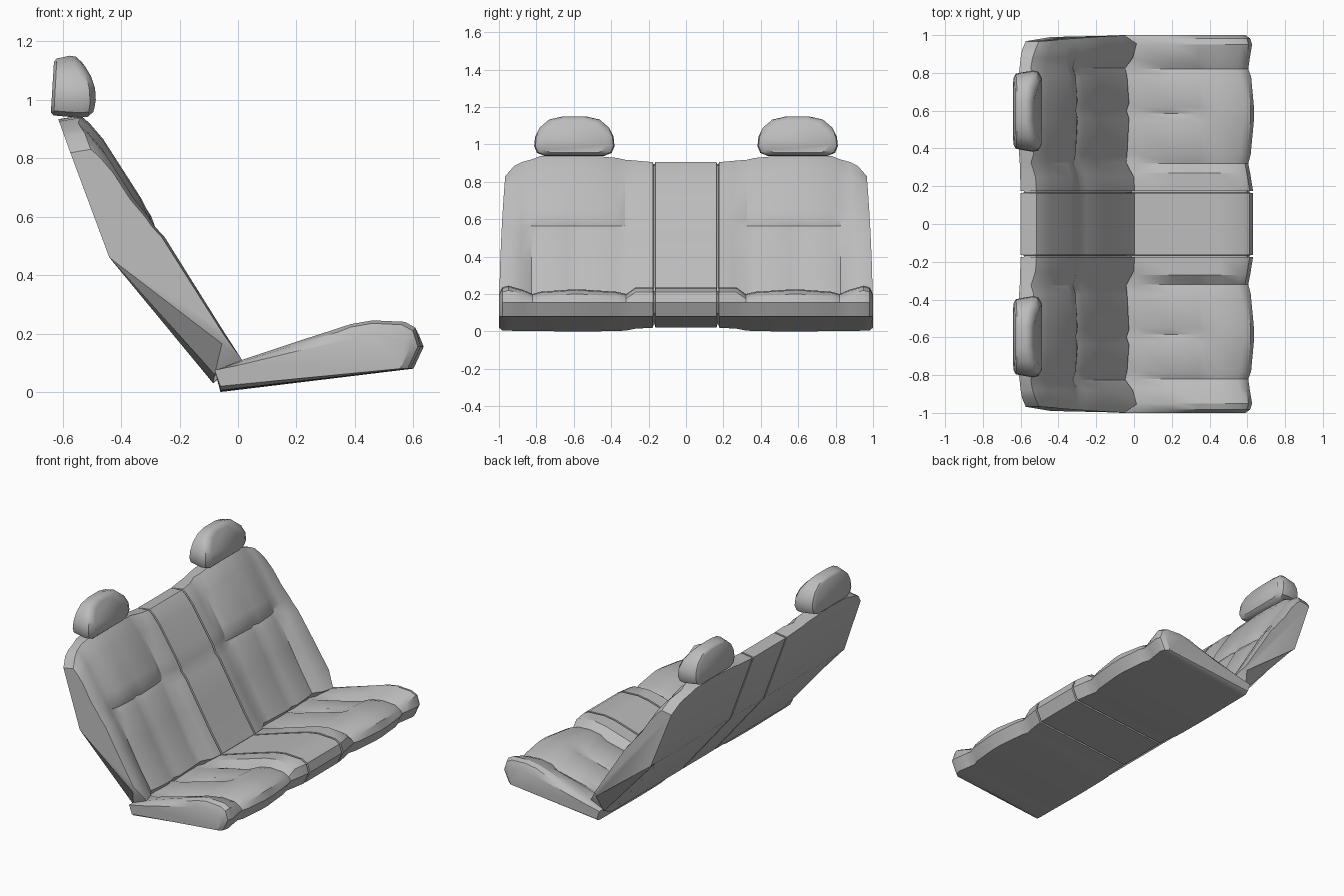
import bpy, bmesh, math
from mathutils import Vector

cube = bpy.data.objects.get("Cube")
if cube:
    bpy.data.objects.remove(cube, do_unlink=True)

fabric = bpy.data.materials.new("grey_fabric")
fabric.use_nodes = True
grey = (0.5, 0.5, 0.5, 1)
fabric.diffuse_color = grey
fabric.node_tree.nodes["Principled BSDF"].inputs["Base Color"].default_value = grey


def loft(name, rings, angle=32):
    """Skin closed rings of 3D points and cap both ends."""
    bm = bmesh.new()
    loops = [[bm.verts.new(p) for p in ring] for ring in rings]
    n = len(loops[0])
    for a, b in zip(loops, loops[1:]):
        for i in range(n):
            j = (i + 1) % n
            bm.faces.new((a[i], a[j], b[j], b[i]))
    bm.faces.new(loops[0])
    bm.faces.new(loops[-1][::-1])
    bmesh.ops.recalc_face_normals(bm, faces=bm.faces)
    mesh = bpy.data.meshes.new(name)
    bm.to_mesh(mesh)
    bm.free()
    mesh.materials.append(fabric)
    obj = bpy.data.objects.new(name, mesh)
    bpy.context.collection.objects.link(obj)
    bpy.ops.object.select_all(action='DESELECT')
    obj.select_set(True)
    bpy.context.view_layer.objects.active = obj
    bpy.ops.object.shade_smooth_by_angle(angle=math.radians(angle))
    return obj


def inset(ring, depth):
    """Move a counter-clockwise x-z ring inwards, for the seam grooves."""
    out = []
    for i, p in enumerate(ring):
        t = (ring[(i + 1) % len(ring)] - ring[i - 1]).normalized()
        out.append(p + Vector((-t.z, 0, t.x)) * depth)
    return out


def both_sides(half):
    """Mirror the rings of one half across the middle."""
    mirrored = [[Vector((p.x, -p.y, p.z)) for p in r] for r in half[:0:-1]]
    return mirrored + half


def with_seam(stations, section):
    """Rings for all stations, with a narrow seam after the middle one."""
    first = stations[0]
    rings = [section(*first)]
    for y, depth in ((0.164, 0), (0.166, 0.018), (0.174, 0.018), (0.176, 0)):
        rings.append(inset(section(y, *first[1:]), depth))
    return both_sides(rings + [section(*s) for s in stations[1:]])


# Seat cushion: top points are x, z, share of crown drop, share of pad recess
TOP = ((.575, .24, 1, 0), (.46, .245, 1, 0), (.385, .232, .9, .2), (.345, .219, .8, 1),
       (.2, .172, .5, 1), (.02, .112, .2, .7), (-.08, .075, 0, 0))


def cushion_section(y, crown, recess, front, base):
    drop = .245 - crown
    pts = [(-.06, base), (front - .035, .08), (front, .155), (front - .018, crown - .025)]
    pts += [(x + (front - .63) * (x > .5), z - drop * k - recess * g) for x, z, k, g in TOP]
    return [Vector((x, y, z)) for x, z in pts]


# y, crown height, recess, front edge, underside height
cushion = [(0, .235, 0, .63, .02), (.27, .235, 0, .615, .015), (.32, .2, .025, .605, .005),
           (.37, .212, .012, .618, .002), (.55, .224, .005, .635, 0), (.585, .225, .022, .635, 0),
           (.62, .224, .005, .635, 0), (.78, .212, .012, .62, .002), (.82, .2, .025, .605, .003),
           (.87, .222, .005, .612, .003), (.95, .245, 0, .625, .004), (.982, .235, .005, .615, .006),
           (1, .2, .01, .59, .02)]
loft("seat_cushion", with_seam(cushion, cushion_section))


# Backrest: leaning slab whose front follows one slope, minus local recesses
def slope(z):
    return -.02 - .642 * (z - .17)


def backrest_section(y, low, mid, up, top, foot_x, foot_z):
    pts = [(foot_x, foot_z)]
    levels = ((.11, low), (.22, low), (.38, (low + mid) / 2), (.53, mid), (.565, mid + .01),
              (.6, (mid + up) / 2), (.66, up), (top - .08, up), (top - .025, up + .012))
    for z, recess in levels:
        z = max(z, foot_z + .03)
        pts.append((slope(z) - recess, z))
    pts.append((slope(top) - up - .025, top))
    pts.append((-.44 - .36 * (top - .46), top - .012))
    pts.append((-.44, .46))
    lean = .035 if y > .9 else 0
    return [Vector((x, y * (1 - lean * (z / .85) ** 2), z)) for x, z in pts]


foot = (-.085, .03)
# y, recess low / middle / upper, top height
backrest = [(0, .015, 0, 0, .905), (.25, .02, .01, 0, .912), (.325, .06, .035, .02, .918),
            (.37, .055, .025, 0, .928), (.56, .045, .015, -.005, .944),
            (.6, .058, .028, -.005, .945), (.64, .045, .015, -.005, .944),
            (.78, .055, .025, 0, .938), (.825, .065, .038, .02, .92), (.88, .025, .012, .02, .905)]
backrest = [s + foot for s in backrest]
backrest += [(.955, .005, 0, .02, .885, -.08, .06), (1, .012, .01, .035, .83, -.055, .165)]
loft("backrest", with_seam(backrest, backrest_section))

# Headrests: rounded dome outline (half width, height), swept from back to front
DOME = ((.16, .938), (.2, .955), (.215, .99), (.21, 1.04), (.185, 1.09),
        (.135, 1.133), (.06, 1.15))
outline = list(DOME) + [(-w, z) for w, z in DOME[::-1]]
# depth, outline scale, lean by height
SWEEP = ((-.635, .82, .05), (-.625, .92, .05), (-.6, .95, 0), (-.535, 1, -.1),
         (-.508, .97, -.15), (-.488, .8, -.14))


def headrest(name, side):
    rings = []
    for depth, scale, lean in SWEEP:
        ring = []
        for w, z in outline:
            h = z - 1.035
            x = depth + lean * h - 2.2 * h * h * (depth > -.55)
            ring.append(Vector((x, side * .597 + w * scale, 1.035 + h * scale)))
        rings.append(ring)
    loft(name, rings, 40)


headrest("left_side_headrest", 1)
headrest("right_side_headrest", -1)
